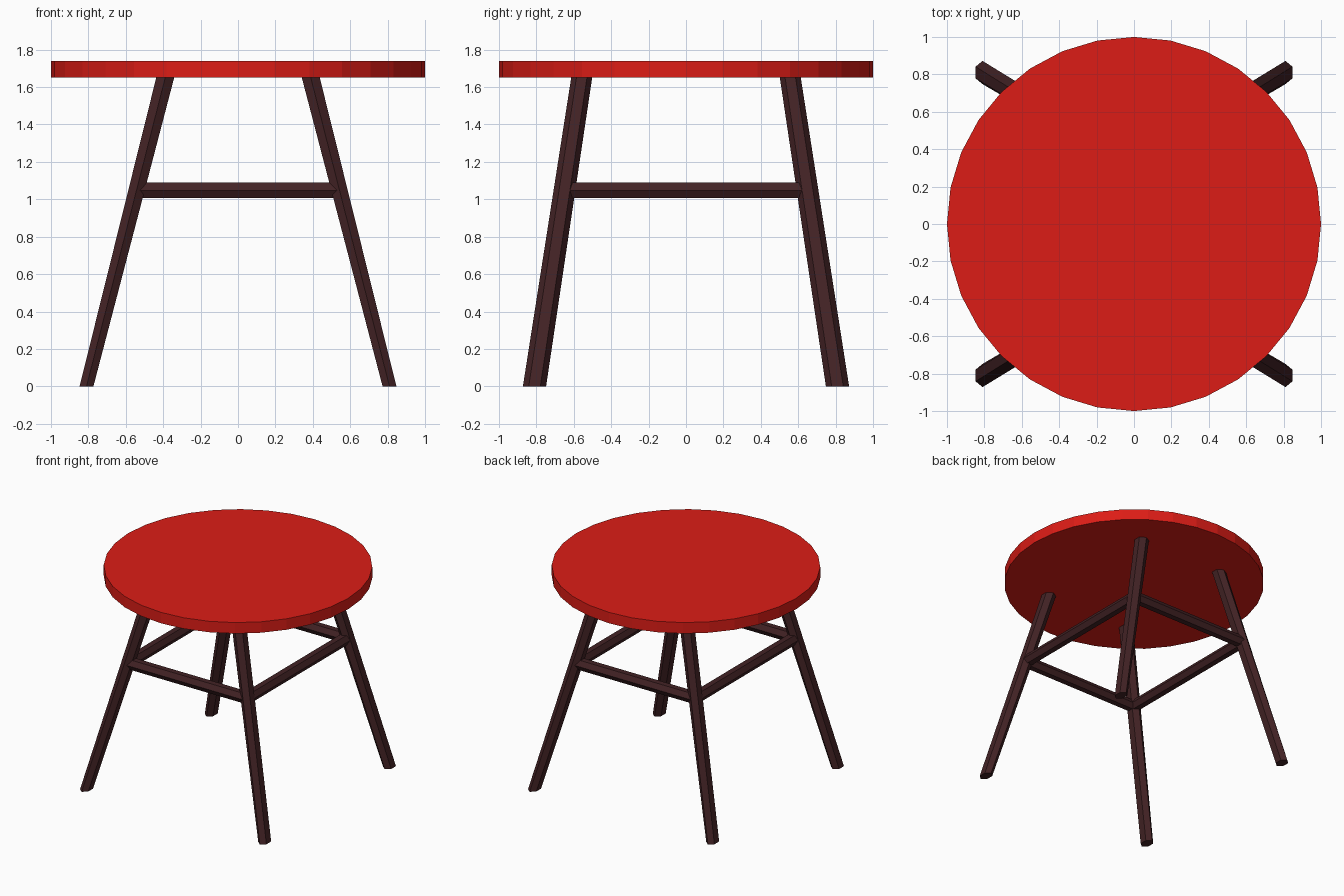
import bpy, bmesh
from math import cos, sin, pi
from mathutils import Vector

if "Cube" in bpy.data.objects:
    bpy.data.objects.remove(bpy.data.objects["Cube"])


def material(name, color):
    m = bpy.data.materials.new(name)
    m.diffuse_color = (*color, 1)
    m.use_nodes = True
    m.node_tree.nodes["Principled BSDF"].inputs["Base Color"].default_value = m.diffuse_color
    return m


red = material("red_paint", (0.72, 0.012, 0.008))
wood = material("dark_wood", (0.055, 0.016, 0.018))


def loft(name, ring_a, ring_b, mat):
    """Closed prism between two matching rings of points."""
    bm = bmesh.new()
    a = [bm.verts.new(p) for p in ring_a]
    b = [bm.verts.new(p) for p in ring_b]
    n = len(a)
    for i in range(n):
        j = (i + 1) % n
        bm.faces.new((a[i], a[j], b[j], b[i]))
    bm.faces.new(a)
    bm.faces.new(b)
    bmesh.ops.recalc_face_normals(bm, faces=bm.faces)
    mesh = bpy.data.meshes.new(name)
    bm.to_mesh(mesh)
    bm.free()
    mesh.materials.append(mat)
    obj = bpy.data.objects.new(name, mesh)
    bpy.context.collection.objects.link(obj)
    return obj


def ring(center, u, v, n, start=0.0):
    c, u, v = Vector(center), Vector(u), Vector(v)
    return [c + u * cos(start + 2 * pi * i / n) + v * sin(start + 2 * pi * i / n)
            for i in range(n)]


# Round seat, 32 flat sides
loft("seat", ring((0, 0, 1.65), (1, 0, 0), (0, 1, 0), 32),
     ring((0, 0, 1.74), (1, 0, 0), (0, 1, 0), 32), red)

# Four splayed hexagonal legs
k = cos(pi / 6)
for sy, end in ((-1, "front"), (1, "back")):
    for sx, side in ((-1, "left"), (1, "right")):
        foot = ring((sx * 0.81, sy * 0.81, 0), (0.037 / k, 0, 0), (0, 0.062, 0), 6, pi / 6)
        top = ring((sx * 0.388, sy * 0.557, 1.655), (0.048 / k, 0, 0), (0, 0.056, 0), 6, pi / 6)
        loft(f"{end}_{side}_leg", foot, top, wood)

# Hexagonal stretcher rails between the legs
RX, RY, RZ, R = 0.54, 0.65, 1.048, 0.047
for s, end, side in ((-1, "front", "left"), (1, "back", "right")):
    loft(f"{end}_rail", ring((-RX, s * RY, RZ), (0, R, 0), (0, 0, R), 6),
         ring((RX, s * RY, RZ), (0, R, 0), (0, 0, R), 6), wood)
    loft(f"{side}_rail", ring((s * RX, -RY, RZ), (R, 0, 0), (0, 0, R), 6),
         ring((s * RX, RY, RZ), (R, 0, 0), (0, 0, R), 6), wood)
